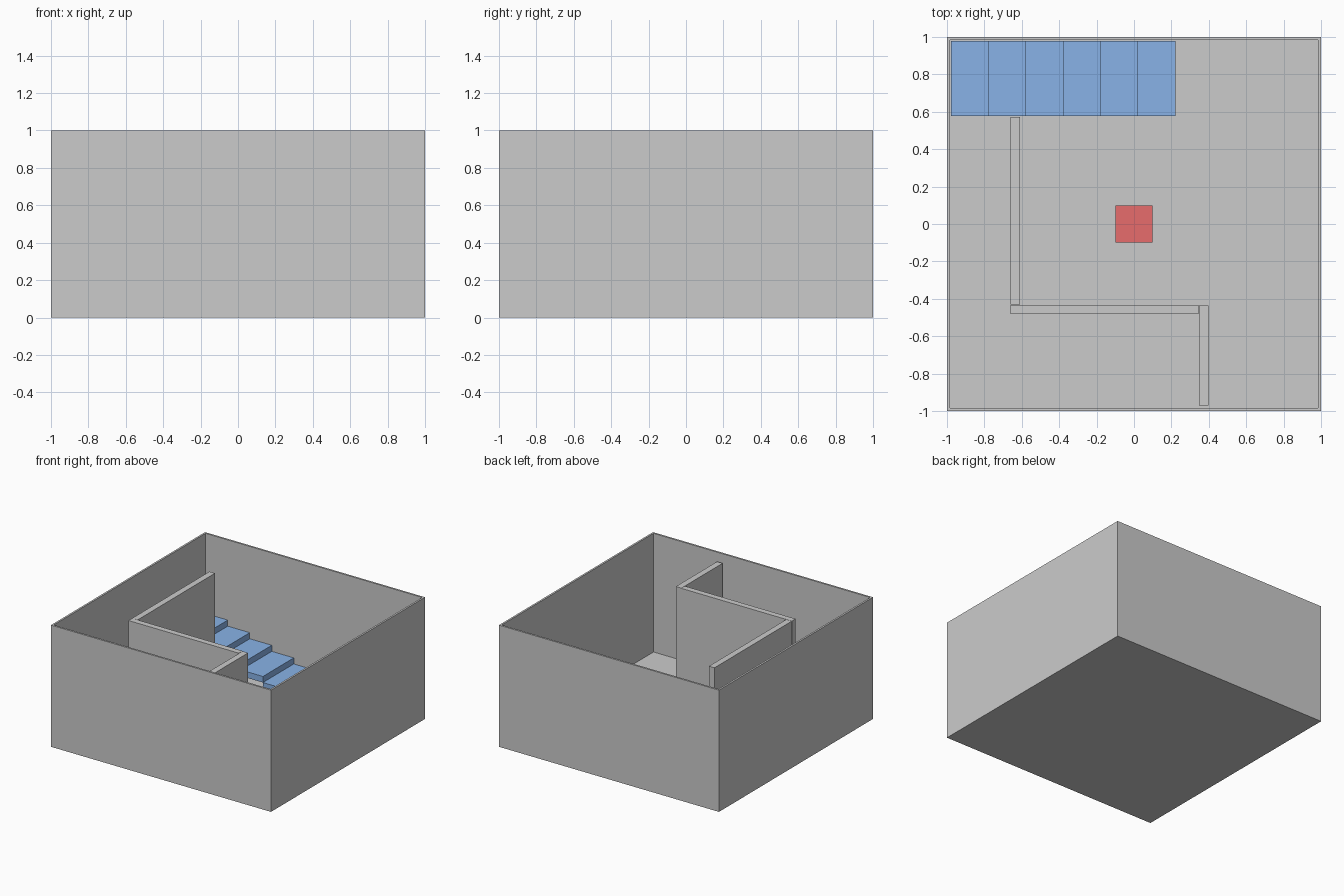
import bpy, bmesh

if "Cube" in bpy.data.objects:
    bpy.data.objects.remove(bpy.data.objects["Cube"])


def material(name, rgb):
    m = bpy.data.materials.new(name)
    m.diffuse_color = (*rgb, 1)
    m.use_nodes = True
    m.node_tree.nodes["Principled BSDF"].inputs["Base Color"].default_value = m.diffuse_color
    return m


def box(name, lo, hi, mat=None):
    """Axis-aligned box between two corners."""
    bm = bmesh.new()
    bmesh.ops.create_cube(bm, size=1)
    for v in bm.verts:
        for i in range(3):
            v.co[i] = (lo[i] + hi[i]) / 2 + v.co[i] * (hi[i] - lo[i])
    mesh = bpy.data.meshes.new(name)
    bm.to_mesh(mesh)
    bm.free()
    ob = bpy.data.objects.new(name, mesh)
    bpy.context.collection.objects.link(ob)
    if mat:
        mesh.materials.append(mat)
    return ob


WALL, FLOOR, INNER_TOP = 0.022, 0.025, 0.93
blue = material("step_blue", (0.25, 0.45, 0.8))
red = material("block_red", (0.8, 0.15, 0.15))

# Open-topped room: inset the top face and push it down to the floor
room = box("room_shell", (-1, -1, 0), (1, 1, 1))
bm = bmesh.new()
bm.from_mesh(room.data)
top = max(bm.faces, key=lambda f: f.calc_center_median().z)
bmesh.ops.inset_region(bm, faces=[top], thickness=WALL)
geom = bmesh.ops.extrude_discrete_faces(bm, faces=[top])["faces"]
for v in geom[0].verts:
    v.co.z = FLOOR
bmesh.ops.recalc_face_normals(bm, faces=bm.faces)
bm.to_mesh(room.data)
bm.free()

# Partition walls
for name, x0, y0, x1, y1 in (
    ("partition_left", -0.66, -0.43, -0.61, 0.573),
    ("partition_middle", -0.66, -0.48, 0.345, -0.432),
    ("partition_right", 0.347, -0.97, 0.397, -0.436),
):
    box(name, (x0, y0, FLOOR), (x1, y1, INNER_TOP))

# Floating slab steps, descending to the right along the back wall
for i in range(6):
    x, z = -0.978 + 0.2 * i, 0.345 - 0.05 * i
    box(f"step_{i + 1}", (x, 0.578, z - 0.05), (x + 0.2, 0.978, z), blue)

# Red block in the middle of the floor
box("red_block", (-0.1, -0.1, FLOOR), (0.1, 0.1, FLOOR + 0.2), red)
